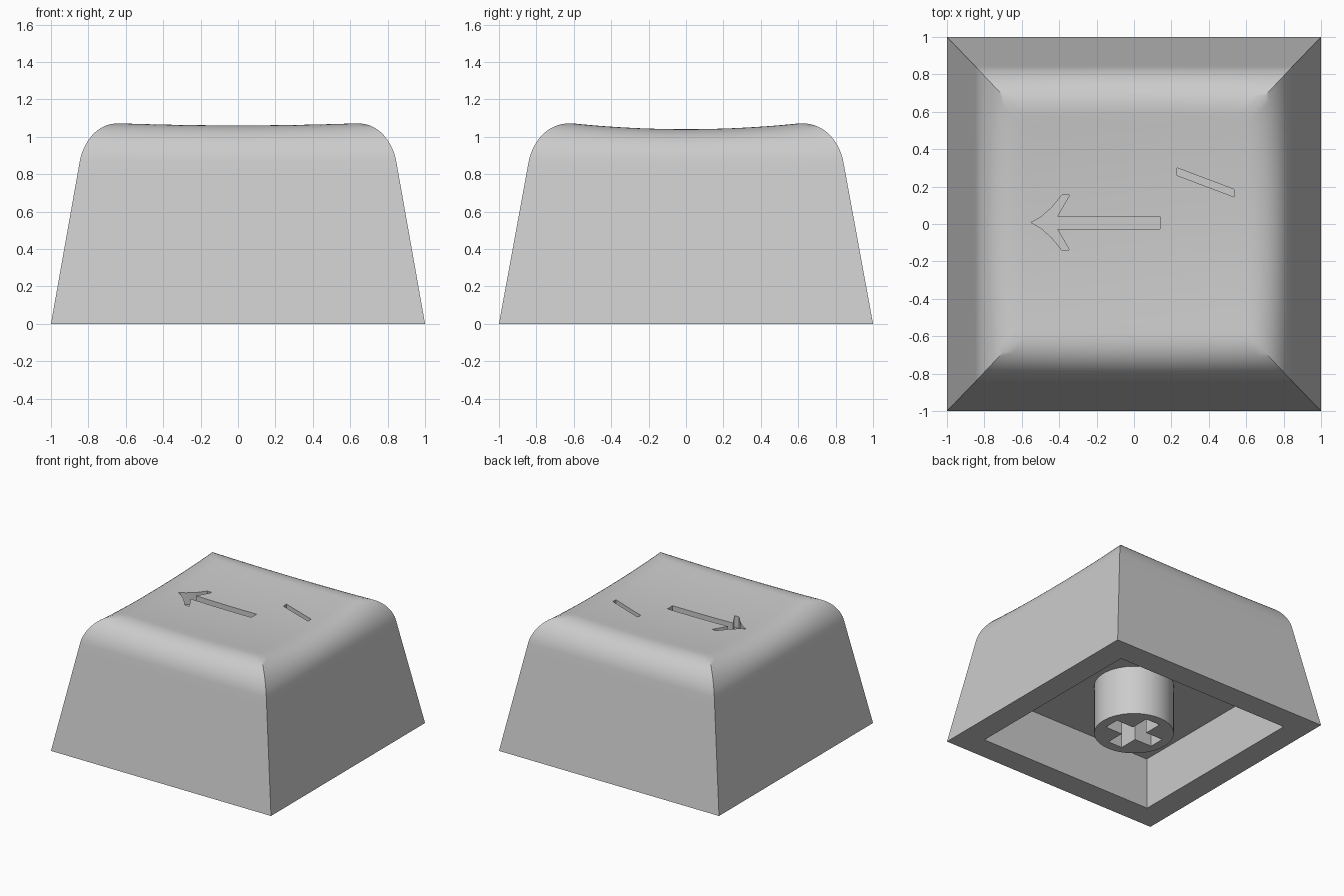
import bpy, bmesh, math

if "Cube" in bpy.data.objects:
    bpy.data.objects.remove(bpy.data.objects["Cube"], do_unlink=True)

grey = bpy.data.materials.new("plain grey")
grey.use_nodes = True
grey.diffuse_color = (0.6, 0.6, 0.6, 1)
grey.node_tree.nodes["Principled BSDF"].inputs["Base Color"].default_value = (0.6, 0.6, 0.6, 1)

SIDE = 24          # divisions along each side of the cap
ARC_STEPS = 14     # divisions of the rounded shoulder
TOP_STEPS = 10     # divisions of the dished top


def make_object(name, bm):
    bmesh.ops.recalc_face_normals(bm, faces=bm.faces[:])
    mesh = bpy.data.meshes.new(name)
    bm.to_mesh(mesh)
    bm.free()
    mesh.materials.append(grey)
    obj = bpy.data.objects.new(name, mesh)
    bpy.context.collection.objects.link(obj)
    return obj


def prism(name, outline, z0, z1, top_scale=1):
    """Closed solid from a flat outline, optionally tapered."""
    bm = bmesh.new()
    low = [bm.verts.new((x, y, z0)) for x, y in outline]
    high = [bm.verts.new((x * top_scale, y * top_scale, z1)) for x, y in outline]
    bm.faces.new(low)
    bm.faces.new(high)
    for i in range(len(low)):
        j = (i + 1) % len(low)
        bm.faces.new((low[i], low[j], high[j], high[i]))
    return make_object(name, bm)


def cut(target, cutter):
    """Subtract the cutter, then discard it."""
    mod = target.modifiers.new("cut", "BOOLEAN")
    mod.operation = "DIFFERENCE"
    mod.solver = "EXACT"
    mod.object = cutter
    bpy.context.view_layer.objects.active = target
    bpy.ops.object.modifier_apply(modifier=mod.name)
    bpy.data.objects.remove(cutter, do_unlink=True)


def smooth(obj, degrees):
    bpy.ops.object.select_all(action="DESELECT")
    obj.select_set(True)
    bpy.context.view_layer.objects.active = obj
    bpy.ops.object.shade_smooth_by_angle(angle=math.radians(degrees))


def dish(x, y):
    return 1.03 + 0.028 * x * x + 0.085 * y * y


# Square path shared by every ring of the cap
path = []
for k in range(4):
    for i in range(SIDE):
        s = -1 + 2 * i / SIDE
        path.append([(s, -1), (1, s), (-s, 1), (-1, -s)][k])

# Rings: sloped walls, rounded shoulder, dished top (half x, half y, z, dish blend)
rings = [(1, 1, 0, 0)]
start = math.radians(10)
for i in range(ARC_STEPS + 1):
    t = i / ARC_STEPS
    a = start + (math.pi / 2 - start) * t
    rings.append((0.605 + 0.245 * math.cos(a), 0.585 + 0.26 * math.cos(a),
                  0.825 + 0.245 * math.sin(a), t * t * (3 - 2 * t)))
x1, y1, z1, _ = rings[1]
f = 0.93
rings.insert(1, (1 + (x1 - 1) * f, 1 + (y1 - 1) * f, z1 * f, 0))
for i in range(1, TOP_STEPS):
    s = 1 - i / TOP_STEPS
    rings.append((0.605 * s, 0.585 * s, 1.07, 1))

# Cap body
bm = bmesh.new()
loops = []
for hx, hy, z, w in rings:
    loops.append([bm.verts.new((hx * u, hy * v, z + w * (dish(hx * u, hy * v) - 1.07)))
                  for u, v in path])
count = len(path)
bm.faces.new(loops[0])
for lower, upper in zip(loops, loops[1:]):
    for i in range(count):
        j = (i + 1) % count
        bm.faces.new((lower[i], lower[j], upper[j], upper[i]))
centre = bm.verts.new((0, 0, dish(0, 0)))
for i in range(count):
    bm.faces.new((loops[-1][i], loops[-1][(i + 1) % count], centre))
cap = make_object("cap_body", bm)

# Hollow underside
square = [(-1, -1), (1, -1), (1, 1), (-1, 1)]
cut(cap, prism("cavity_cutter", [(0.802 * x, 0.802 * y) for x, y in square], -0.05, 0.41, 0.972))

# Engraved arrow and slanted dash
arrow = [(-0.55, 0.008), (-0.5, 0.035), (-0.44, 0.088), (-0.385, 0.155), (-0.345, 0.155),
         (-0.41, 0.041), (0.14, 0.041), (0.14, -0.027), (-0.41, -0.027),
         (-0.345, -0.14), (-0.385, -0.14), (-0.44, -0.073), (-0.5, -0.02)]
dash = [(0.23, 0.3), (0.23, 0.26), (0.535, 0.145), (0.535, 0.185)]
cut(cap, prism("arrow_cutter", arrow, 0.94, 1.3))
cut(cap, prism("dash_cutter", dash, 0.94, 1.3))
smooth(cap, 30)

# Mounting stem with a cross-shaped socket
circle = [(0.3 * math.cos(math.tau * i / 64), 0.3 * math.sin(math.tau * i / 64)) for i in range(64)]
stem = prism("stem", circle, 0, 0.45)
L, W = 0.222, 0.065
cross = [(L, -W), (L, W), (W, W), (W, L), (-W, L), (-W, W),
         (-L, W), (-L, -W), (-W, -W), (-W, -L), (W, -L), (W, -W)]
cut(stem, prism("socket_cutter", cross, -0.05, 0.4))
smooth(stem, 30)
